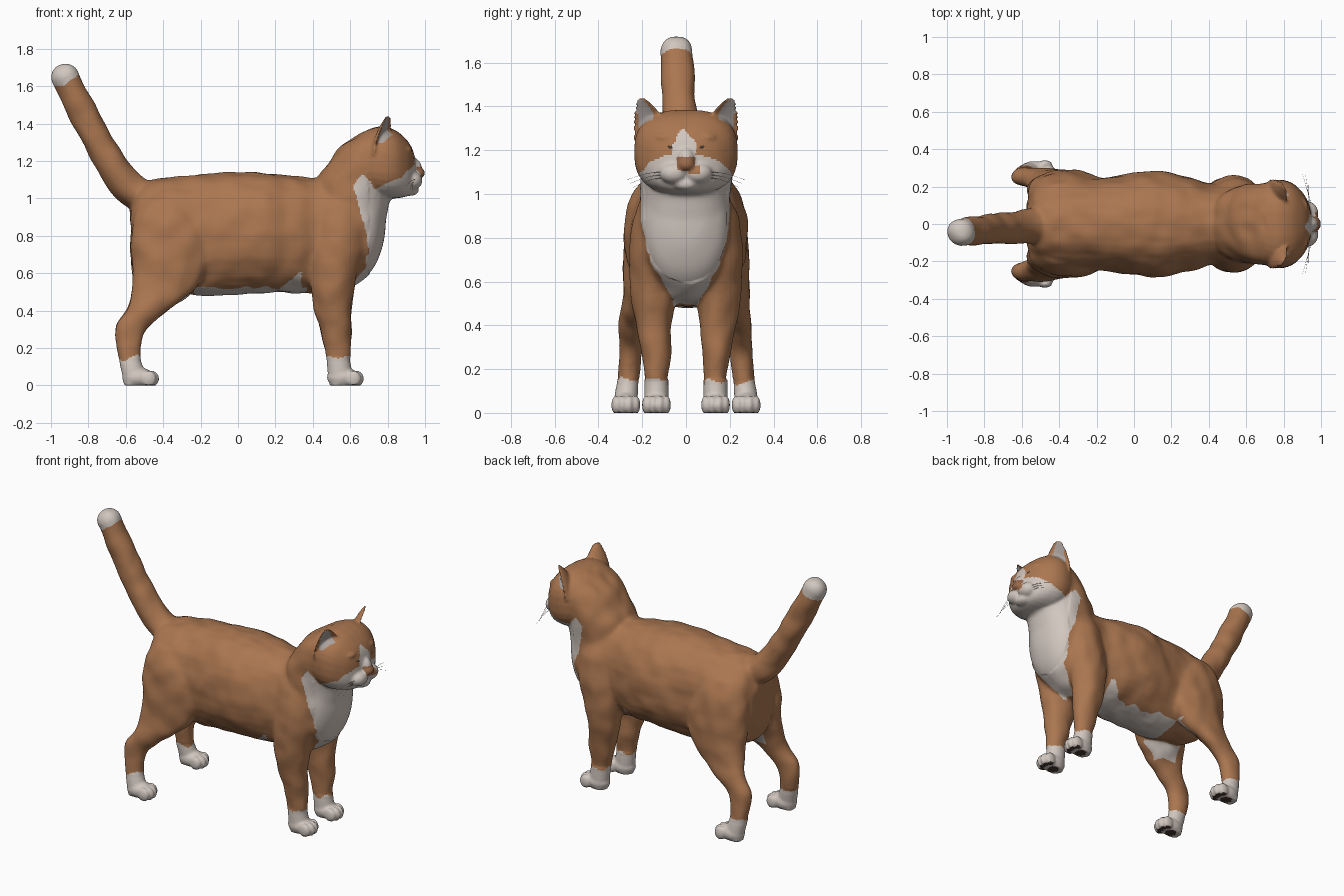
import bpy, bmesh, math
from mathutils import Vector, Matrix, noise

if "Cube" in bpy.data.objects:
    bpy.data.objects.remove(bpy.data.objects["Cube"])

COLOURS = {"ginger fur": (0.405, 0.182, 0.08), "white fur": (0.64, 0.57, 0.52),
           "inner ear grey": (0.40, 0.36, 0.34), "dark eye and pad": (0.06, 0.04, 0.03),
           "nose brown": (0.32, 0.14, 0.07)}
MATS = []
for name, c in COLOURS.items():
    m = bpy.data.materials.new(name)
    m.diffuse_color = (*c, 1)
    m.use_nodes = True
    m.node_tree.nodes["Principled BSDF"].inputs["Base Color"].default_value = m.diffuse_color
    MATS.append(m)
GINGER, WHITE, GREY, DARK, NOSE = range(5)
X, Y, Z = Vector((1, 0, 0)), Vector((0, 1, 0)), Vector((0, 0, 1))


def lerp(table, t):
    """Piecewise linear lookup in a list of (key, value)."""
    if t <= table[0][0]:
        return table[0][1]
    for (a, va), (b, vb) in zip(table, table[1:]):
        if t <= b:
            return va + (vb - va) * (t - a) / (b - a)
    return table[-1][1]


def smooth_rows(rows, steps=5):
    """Catmull-Rom interpolation between section rows."""
    out = []
    for i in range(len(rows) - 1):
        quad = [rows[max(0, min(len(rows) - 1, k))] for k in (i - 1, i, i + 1, i + 2)]
        for s in range(steps):
            t = s / steps
            out.append([0.5 * (2 * b + (c - a) * t + (2 * a - 5 * b + 4 * c - d) * t * t
                               + (3 * b - a - 3 * c + d) * t ** 3) for a, b, c, d in zip(*quad)])
    return out + [list(rows[-1])]


def loft(bm, rows, section, power=2.0, cup=False, n=32):
    """Skin super-ellipse rings; section(row) gives centre and two half-axes."""
    rings = []
    for row in smooth_rows(rows):
        c, u, v = section(row)
        ring = []
        for k in range(n):
            a = 2 * math.pi * k / n
            ca, sa = [math.copysign(abs(f) ** (2 / power), f) for f in (math.cos(a), math.sin(a))]
            if cup and sa > 0:
                sa *= -0.4
            ring.append(bm.verts.new(c + u * ca + v * sa))
        rings.append(ring)
    for r0, r1 in zip(rings, rings[1:]):
        for k in range(n):
            bm.faces.new((r0[k], r0[(k + 1) % n], r1[(k + 1) % n], r1[k]))
    bm.faces.new(rings[0][::-1])
    bm.faces.new(rings[-1])


def ball(bm, c, r):
    bmesh.ops.create_icosphere(bm, subdivisions=3, radius=1,
                               matrix=Matrix.Translation(c) @ Matrix.Diagonal((*r, 1)))


def along_x(row):            # x, top, bottom, half width
    x, t, b, w = row
    return Vector((x, 0, (t + b) / 2)), Y * w, Z * ((t - b) / 2)


def along_z(side):           # z, back x, front x, centre y, half width
    def f(row):
        z, x0, x1, yc, w = row
        return Vector(((x0 + x1) / 2, side * yc, z)), X * ((x1 - x0) / 2), Y * w
    return f


def finish(bm, name, mat=None):
    bmesh.ops.recalc_face_normals(bm, faces=bm.faces[:])
    me = bpy.data.meshes.new(name)
    bm.to_mesh(me)
    bm.free()
    for m in (MATS if mat is None else [MATS[mat]]):
        me.materials.append(m)
    for p in me.polygons:
        p.use_smooth = True
    ob = bpy.data.objects.new(name, me)
    bpy.context.collection.objects.link(ob)
    return ob


bm = bmesh.new()
# torso
loft(bm, [(-.572, .96, .64, .11), (-.53, 1.06, .56, .19), (-.45, 1.10, .52, .235), (-.3, 1.12, .50, .25),
          (-.15, 1.135, .475, .25), (.1, 1.14, .495, .284), (.3, 1.12, .495, .25), (.42, 1.11, .49, .215),
          (.55, 1.14, .50, .225), (.66, 1.15, .56, .205), (.73, 1.12, .635, .17), (.775, 1.05, .75, .10),
          (.79, .98, .85, .04)], along_x, 2.2)
# neck
loft(bm, [(.75, .45, .765, 0, .19), (.9, .42, .795, 0, .205), (1.0, .40, .815, 0, .205), (1.1, .42, .85, 0, .21),
          (1.2, .49, .88, 0, .215), (1.28, .555, .88, 0, .2), (1.33, .63, .86, 0, .16),
          (1.365, .70, .82, 0, .10)], along_z(1), 2.2)
# head
loft(bm, [(.58, 1.28, 1.1, .13), (.66, 1.35, 1.04, .2), (.76, 1.385, 1.0, .236), (.84, 1.365, 1.0, .222),
          (.90, 1.315, 1.01, .17), (.932, 1.265, 1.03, .115), (.948, 1.21, 1.06, .06)], along_x, 2.6)
# nose bridge, nose tip and chin
ball(bm, (.94, 0, 1.15), (.045, .042, .065))
ball(bm, (.968, 0, 1.135), (.032, .04, .03))
ball(bm, (.918, 0, 1.045), (.05, .06, .032))
# tail, leaning slightly to one side
TAIL = Vector((-.5, 0, .866))
loft(bm, [(-.44, 0, .98, .10), (-.52, -.005, 1.015, .098), (-.595, -.012, 1.075, .09), (-.675, -.02, 1.18, .084),
          (-.785, -.03, 1.37, .08), (-.87, -.038, 1.54, .077), (-.925, -.043, 1.647, .075)],
     lambda r: (Vector(r[:3]), Vector((.82, 0, .57)) * r[3], Y * r[3]))
ball(bm, (-.925, -.043, 1.647), (.077, .077, .077))

EAR_W = [(0, .092), (.4, .078), (.75, .05), (1, .018)]
EAR_C, EAR_TIP = Vector((.775, .16, 1.26)), Vector((.808, .214, 1.44))


def ear_frame(t, s):
    c = EAR_C.lerp(EAR_TIP, t)
    return Vector((c.x, c.y * s, c.z)), Vector((-.5, .85 * s, -.3)), Vector((.85, .5 * s, 0))


TOES = [(-.045, -.012), (-.016, .004), (.016, .004), (.045, -.012)]
PAWS = [(.56, .135), (-.535, .275)]
for s in (-1, 1):
    # whisker pads and brows
    ball(bm, (.93, s * .055, 1.095), (.056, .066, .05))
    ball(bm, (.887, s * .09, 1.258), (.045, .055, .025))
    # ears
    def ear(row):
        c, u, f = ear_frame(row[0], s)
        return c, u * row[1], f * row[2]
    loft(bm, [(0, .092, .07), (.4, .078, .055), (.75, .05, .038), (1, .018, .018)], ear, cup=True)
    # front legs
    loft(bm, [(0, .49, .60, .135, .05), (.06, .48, .61, .135, .056), (.15, .47, .60, .135, .056),
              (.3, .435, .61, .138, .068), (.45, .40, .61, .148, .092), (.6, .385, .64, .155, .1),
              (.75, .39, .68, .153, .103), (.9, .42, .68, .145, .09), (1.0, .47, .63, .13, .06)], along_z(s))
    # hind legs
    loft(bm, [(0, -.61, -.53, .275, .045), (.06, -.62, -.5, .275, .053), (.15, -.64, -.52, .265, .05),
              (.25, -.655, -.51, .255, .05), (.33, -.645, -.46, .25, .056), (.42, -.59, -.35, .237, .066),
              (.5, -.57, -.24, .21, .082), (.6, -.57, -.17, .188, .1), (.75, -.572, -.13, .172, .115),
              (.9, -.555, -.18, .16, .105), (1.0, -.5, -.28, .14, .07)], along_z(s))
    # paws with four toes each
    for px, py in PAWS:
        ball(bm, (px, s * py, .042), (.085, .062, .055))
        for dy, dx in TOES:
            ball(bm, (px + .07 + dx, s * py + dy, .036), (.04, .021, .044))

# fuse everything into one skin
rough = finish(bm, "cat_body_rough")
rm = rough.modifiers.new("fuse", "REMESH")
rm.mode = "VOXEL"
rm.voxel_size = 0.0085
dg = bpy.context.evaluated_depsgraph_get()
fused = bpy.data.meshes.new_from_object(rough.evaluated_get(dg))
bm = bmesh.new()
bm.from_mesh(fused)
bpy.data.objects.remove(rough)
soft = [v for v in bm.verts if v.co.z > .12 and not (v.co.x > .7 and v.co.z > 1.0)]
for i in range(14):
    bmesh.ops.smooth_vert(bm, verts=bm.verts[:] if i < 2 else soft, factor=.5,
                          use_axis_x=True, use_axis_y=True, use_axis_z=True)
bm.normal_update()
for v in bm.verts:          # gentle fur relief, soles flat on the ground
    if .15 < v.co.z and v.co.x < .7:
        v.co += v.normal * .009 * noise.noise(Vector((v.co.x * 10, v.co.y * 12, v.co.z * 9)))
    v.co.z = max(v.co.z, 0)
bm.normal_update()

BIB_W = [(.47, .04), (.55, .08), (.65, .14), (.75, .19), (.9, .215), (1.0, .215), (1.05, .25)]
BIB_X = [(.47, .5), (.6, .6), (.7, .69), (.8, .69), (.95, .65), (1.05, .62)]
BIB_TOP = [(.62, 1.08), (.67, 1.14), (.73, 1.06), (.8, 1.08), (.87, 1.11), (.93, 1.17), (1, 1.2)]
BELLY_TOP = [(-.23, .525), (.22, .52), (.26, .545), (.32, .605), (.36, .6), (.37, .5)]


def coat(p, n):
    """Colour of the coat at a point."""
    x, y, z = p
    s, ay = (1 if y > 0 else -1), abs(y)
    j = .018 * noise.noise(p * 14)
    if z < .012 and n.z < -.5:                      # paw pads
        for px, py in PAWS:
            if math.hypot(x - px, ay - py) < .036 or any(
                    math.hypot(x - px - .07 - dx, y - s * py - dy) < .019 for dy, dx in TOES):
                return DARK
    if z < .145 + 1.8 * j:                          # socks
        return WHITE
    if p.dot(TAIL) > 1.865 + j and x < -.7:         # tail tip
        return WHITE
    t = (z - EAR_C.z) / (EAR_TIP.z - EAR_C.z)
    if .2 < t < .95 and ay > .1 and .7 < x < .87:   # inside of the ears
        c, u, f = ear_frame(t, s)
        if n.dot(f) > .3 and abs((p - c).dot(u)) < .62 * lerp(EAR_W, t) and (p - c).dot(f) < .02:
            return GREY
    if x > .93 and ay < .042 and 1.105 < z < 1.17:  # nose
        return NOSE
    if x > .94 and .01 < y < .06 and 1.09 < z < 1.13:           # patch beside the nose
        return GINGER
    if x > .85 and 1.1 < z < 1.31 and abs(y + .012) < min(.055, .6 * (1.31 - z)) + j:   # blaze
        return WHITE
    if x > lerp(BIB_X, z) + j and ay < lerp(BIB_W, z) + j and z < lerp(BIB_TOP, x) + j:  # bib and muzzle
        return WHITE
    if -.23 < x + j < .37 and ay < .25 and z < lerp(BELLY_TOP, x) + j and not (x > .34 and ay > .1):
        return WHITE                                # belly
    if -.48 < x < -.2 and .44 < z + j < .6 and n.y * s < -.3:   # inner thighs
        return WHITE
    return GINGER


for f in bm.faces:
    f.material_index = coat(f.calc_center_median(), f.normal)
finish(bm, "cat_body")

for s in (-1, 1):
    side = "right" if s < 0 else "left"
    # narrow slanted eye
    bm = bmesh.new()
    bmesh.ops.create_uvsphere(bm, u_segments=20, v_segments=12, radius=1,
                              matrix=Matrix.Translation((.911, s * .09, 1.222)) @ Matrix.Rotation(s * .75, 4, "Z")
                              @ Matrix.Rotation(s * .3, 4, "X") @ Matrix.Diagonal((.018, .046, .014, 1)))
    finish(bm, "eye_" + side, DARK)
    # whiskers
    bm = bmesh.new()
    for k in range(3):
        a = Vector((.955 - .012 * k, s * .08, 1.10 - .012 * k))
        b = Vector((.90 + .018 * k, s * (.27 - .012 * k), 1.065 - .018 * k))
        mid = (a + b) / 2 + Z * .012
        loft(bm, [(*a, .0012), (*mid, .001), (*b, .0005)],
             lambda r: (Vector(r[:3]), X * r[3], Z * r[3]), n=5)
    finish(bm, "whiskers_" + side, WHITE)
